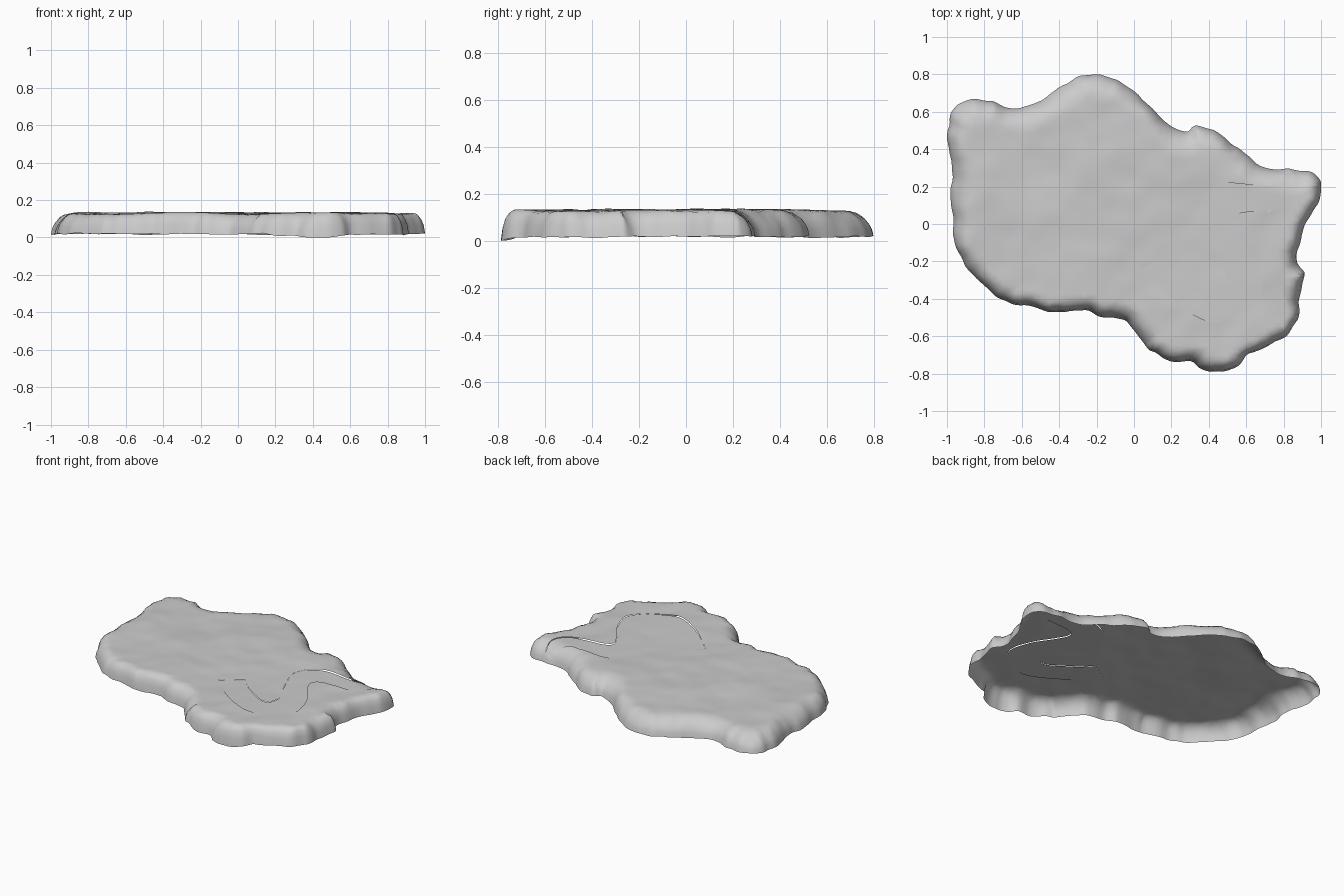
import bpy, math, random
from mathutils import Vector, noise, kdtree
from mathutils.geometry import delaunay_2d_cdt

if "Cube" in bpy.data.objects:
    bpy.data.objects.remove(bpy.data.objects["Cube"])

random.seed(4)

# Island outline, clockwise seen from above
OUTLINE = [(-.95, .63), (-.88, .665), (-.77, .66), (-.69, .63), (-.58, .625), (-.45, .695),
           (-.315, .78), (-.225, .80), (-.075, .765), (.03, .685), (.165, .55), (.27, .49),
           (.34, .53), (.47, .475), (.57, .39), (.70, .305), (.83, .295), (.95, .27),
           (1, .21), (.975, .105), (.915, 0), (.885, -.1), (.87, -.2), (.91, -.27),
           (.88, -.4), (.875, -.51), (.81, -.60), (.62, -.695), (.555, -.765), (.405, -.79),
           (.30, -.735), (.19, -.727), (.085, -.67), (.02, -.60), (-.05, -.52), (-.18, -.50),
           (-.26, -.465), (-.42, -.47), (-.555, -.44), (-.69, -.415), (-.77, -.36),
           (-.90, -.22), (-.957, -.08), (-.97, .03), (-.98, .19), (-.97, .29), (-1, .45),
           (-.985, .56)]
# The two banks of the winding path
BANK_A = [(.86, .265), (.87, .18), (.81, .09), (.67, .07), (.57, .06), (.525, .015),
          (.57, -.08), (.65, -.2), (.69, -.35), (.63, -.445), (.51, -.51), (.415, -.525),
          (.30, -.475), (.19, -.40), (.085, -.305), (.03, -.25)]
BANK_B = [(.17, -.165), (.245, -.24), (.325, -.295), (.41, -.345), (.47, -.335), (.485, -.25),
          (.43, -.135), (.375, 0), (.35, .09), (.39, .175), (.485, .218), (.62, .21),
          (.725, .203), (.76, .235), (.77, .265)]


def spline(points, steps, closed):
    """Catmull-Rom curve through 2D points."""
    p = [Vector(q) for q in points]
    n = len(p)
    get = (lambda i: p[i % n]) if closed else (lambda i: p[max(0, min(n - 1, i))])
    out = []
    for i in range(n if closed else n - 1):
        a, b, c, d = (get(i + k) for k in (-1, 0, 1, 2))
        for s in range(steps):
            t = s / steps
            out.append(0.5 * (2 * b + (c - a) * t + (2 * a - 5 * b + 4 * c - d) * t * t
                              + (3 * b - a - 3 * c + d) * t ** 3))
    if not closed:
        out.append(p[-1])
    return out


def tree(points):
    kd = kdtree.KDTree(len(points))
    for i, q in enumerate(points):
        kd.insert((q[0], q[1], 0), i)
    kd.balance()
    return kd


def n3(x, y, scale, seed):
    return noise.noise(Vector((x * scale, y * scale, seed)))


# Rough rim
rim = []
for q in spline(OUTLINE, 6, True):
    x = q.x + .012 * n3(q.x, q.y, 14, 1.3)
    y = q.y + .012 * n3(q.x, q.y, 14, 7.7)
    rim.append(Vector((max(-1, min(1, x)), max(-.8, min(.8, y)))))
dense = [a.lerp(b, k / 4) for a, b in zip(rim, rim[1:] + rim[:1]) for k in range(4)]
rim_kd = tree(dense)
path = spline(BANK_A, 4, False) + spline(BANK_B, 4, False)
path_kd = tree(path)


def rim_dist(q):
    return rim_kd.find((q[0], q[1], 0))[2]


def height(q, bumps=1.0):
    """Rounded cliff near the rim, gently bumpy plateau inside."""
    x, y = q[0], q[1]
    near, _, d = rim_kd.find((x, y, 0))
    out = Vector((near.x - x, near.y - y))
    facing = out.normalized().dot(Vector((-.6, .8))) if d > 1e-5 else 0
    w = (.10 + .045 * facing) * (1 + .5 * n3(near.x, near.y, 9, 3.1))
    base = .018 + .008 * n3(near.x, near.y, 9, 5.5) - .016 * max(0, min(1, (-.7 - y) / .08))
    base = max(0, base)
    t = min(1, d / w)
    rise = (1 - (1 - t) ** 2.4) ** .6
    top = .130 + bumps * (.010 * n3(x, y, 3.5, .4) + .004 * n3(x, y, 9, 2.2)) * t
    return base + (top - base) * rise


# Point cloud: rim, path edge, rings down the cliff, jittered grid on the plateau
pts = list(rim) + list(path)
n_rim, n_path = len(rim), len(path)
for off in (.007, .018, .034):
    for i, q in enumerate(rim):
        tan = (rim[(i + 1) % n_rim] - rim[i - 1]).normalized()
        p = q + Vector((tan.y, -tan.x)) * off
        if rim_dist(p) > off * .8:
            pts.append(p)
step = .025
for i in range(-40, 41):
    for j in range(-32, 33):
        p = Vector((i * step + random.uniform(-.006, .006), j * step + random.uniform(-.006, .006)))
        if rim_dist(p) > .045 and path_kd.find((p.x, p.y, 0))[2] > .009:
            pts.append(p)

loops = [list(range(n_rim))[::-1], list(range(n_rim, n_rim + n_path))]
area = sum(a.x * b.y - b.x * a.y for a, b in zip(path, path[1:] + path[:1]))
if area < 0:
    loops[1].reverse()
verts, _, faces, _, _, orig = delaunay_2d_cdt(pts, [], loops, 1, 1e-5)


def make_part(name, chosen, z_of):
    used = sorted({i for f in chosen for i in f})
    remap = {v: k for k, v in enumerate(used)}
    mesh = bpy.data.meshes.new(name)
    mesh.from_pydata([(verts[i].x, verts[i].y, z_of(verts[i])) for i in used], [],
                     [[remap[i] for i in f] for f in chosen])
    mesh.update()
    obj = bpy.data.objects.new(name, mesh)
    bpy.context.collection.objects.link(obj)
    for poly in mesh.polygons:
        poly.use_smooth = True
    return obj


# Open-bottomed island shell, with the path as a smooth, slightly sunken sheet
make_part("island_ground", [f for f, o in zip(faces, orig) if 1 not in o], height)
make_part("winding_path", [f for f, o in zip(faces, orig) if 1 in o],
          lambda q: height(q, .4) - .005)
